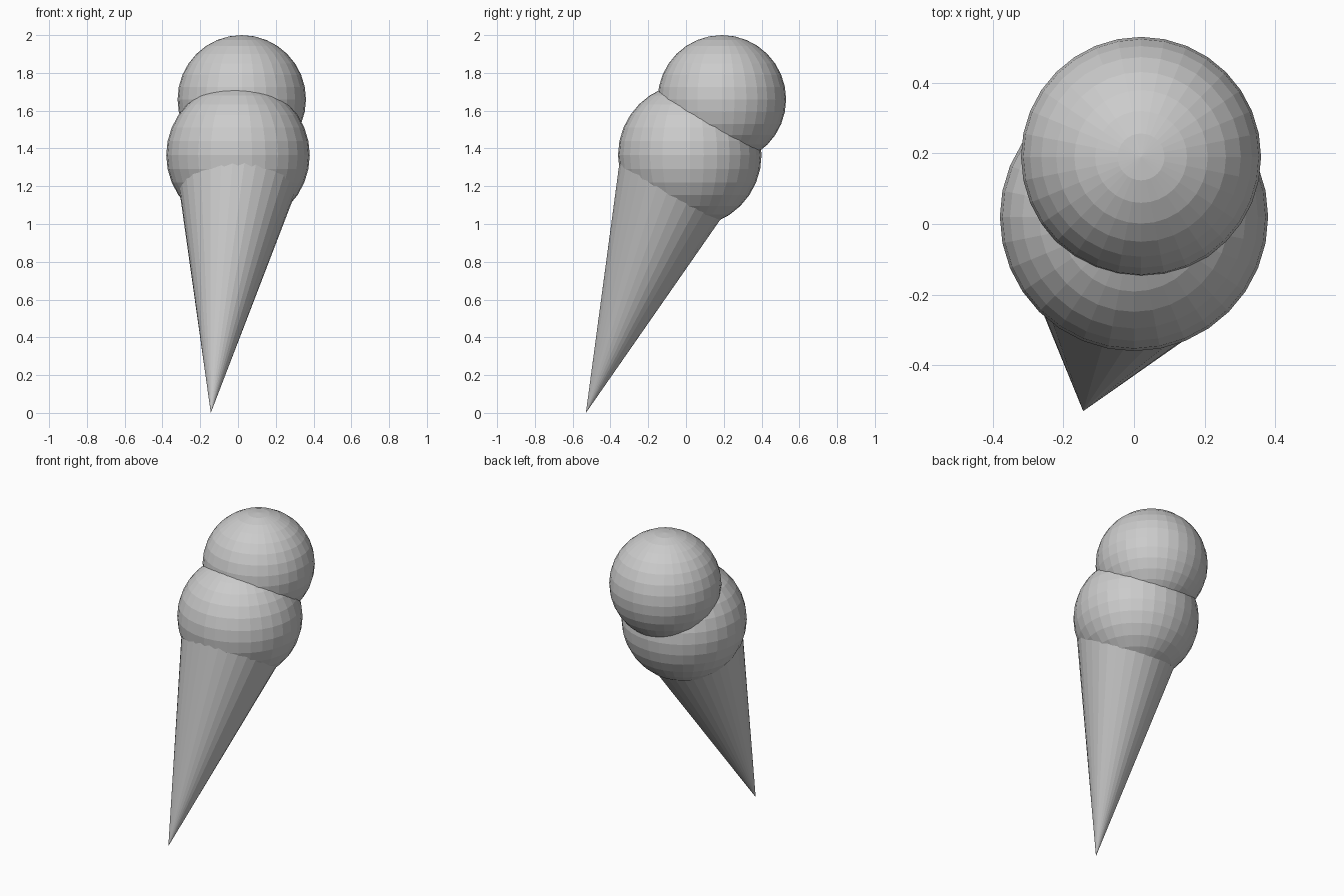
import bpy, math
from mathutils import Vector

if "Cube" in bpy.data.objects:
    bpy.data.objects.remove(bpy.data.objects["Cube"])


def scoop(name, location, radius):
    bpy.ops.mesh.primitive_uv_sphere_add(segments=32, ring_count=16,
                                         radius=radius, location=location)
    bpy.context.object.name = name


# Two overlapping scoops of ice cream
scoop("lower_scoop", (0, 0.02, 1.365), 0.38)
scoop("upper_scoop", (0.02, 0.19, 1.66), 0.34)

# Tilted cone, its point on the ground and its rim hidden in the lower scoop
tip = Vector((-0.144, -0.53, 0))
axis = Vector((0.114, 0.388, 1)).normalized()
length = 1.4
bpy.ops.mesh.primitive_cone_add(vertices=32, radius1=0,
                                radius2=length * math.tan(math.radians(13.55)),
                                depth=length, location=tip + axis * length / 2,
                                rotation=axis.to_track_quat('Z', 'Y').to_euler())
bpy.context.object.name = "wafer_cone"
